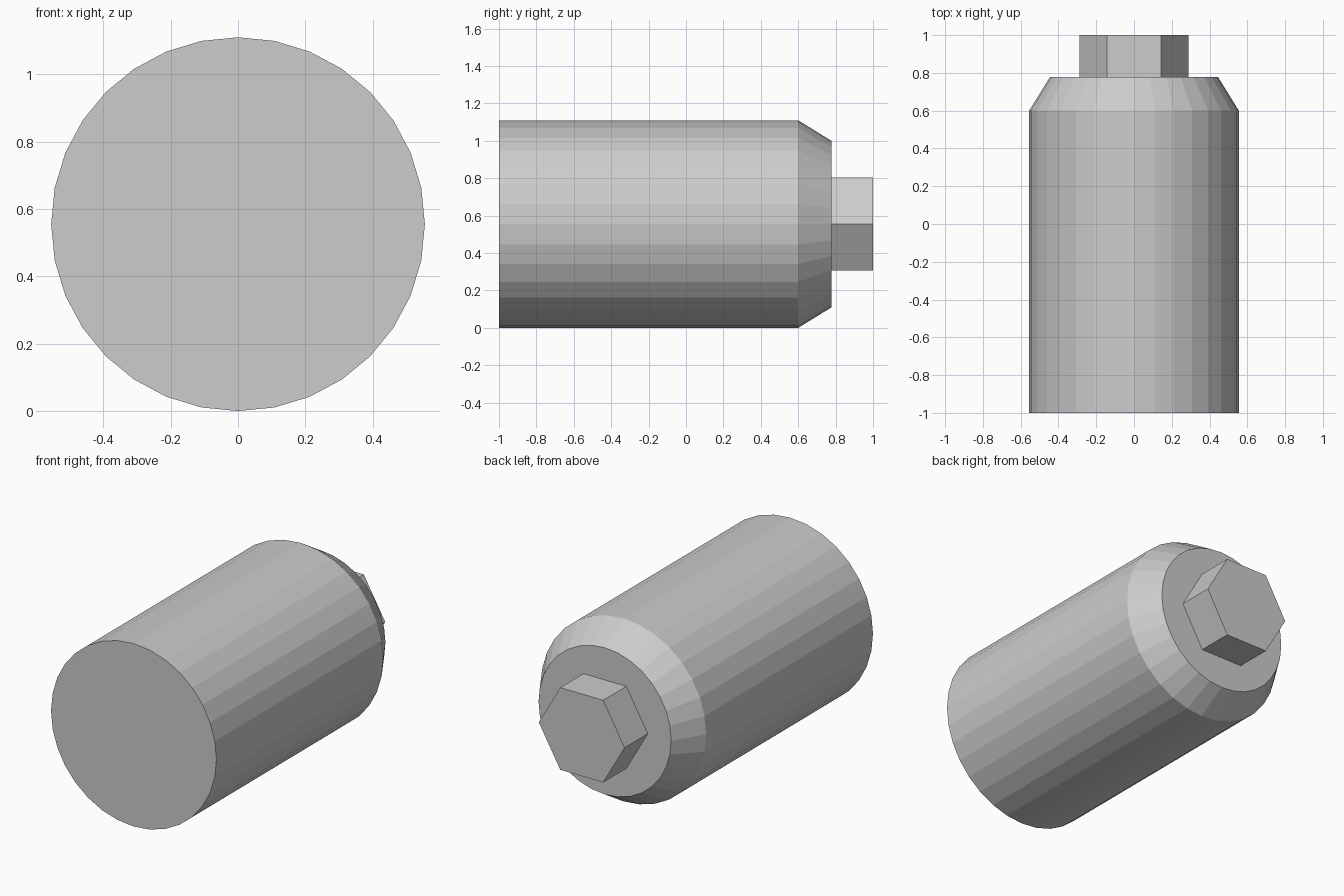
import bpy
import bmesh
from math import cos, sin, tau

cube = bpy.data.objects.get("Cube")
if cube:
    bpy.data.objects.remove(cube, do_unlink=True)

AXIS_Z = 0.555  # height of the horizontal axis

grey = bpy.data.materials.new("light grey")
grey.use_nodes = True
colour = (0.604, 0.604, 0.604, 1)
grey.diffuse_color = colour
bsdf = next(n for n in grey.node_tree.nodes if n.type == "BSDF_PRINCIPLED")
bsdf.inputs["Base Color"].default_value = colour


def turned_part(name, sides, profile):
    """Closed, flat-shaded solid along y from (y, radius) sections."""
    bm = bmesh.new()
    rings = []
    for y, radius in profile:
        angles = [tau * i / sides for i in range(sides)]
        rings.append([bm.verts.new((radius * cos(a), y, AXIS_Z + radius * sin(a)))
                      for a in angles])
    for lower, upper in zip(rings, rings[1:]):
        for i in range(sides):
            j = (i + 1) % sides
            bm.faces.new((lower[i], lower[j], upper[j], upper[i]))
    bm.faces.new(rings[0])
    bm.faces.new(rings[-1])
    bmesh.ops.recalc_face_normals(bm, faces=bm.faces)
    mesh = bpy.data.meshes.new(name)
    bm.to_mesh(mesh)
    bm.free()
    mesh.materials.append(grey)
    part = bpy.data.objects.new(name, mesh)
    bpy.context.scene.collection.objects.link(part)
    return part


# Round body with a chamfered back end
turned_part("body", 32, [(-1, 0.555), (0.6, 0.555), (0.778, 0.445)])

# Six-sided stud on the back
turned_part("hex_stud", 6, [(0.778, 0.288), (1, 0.288)])
